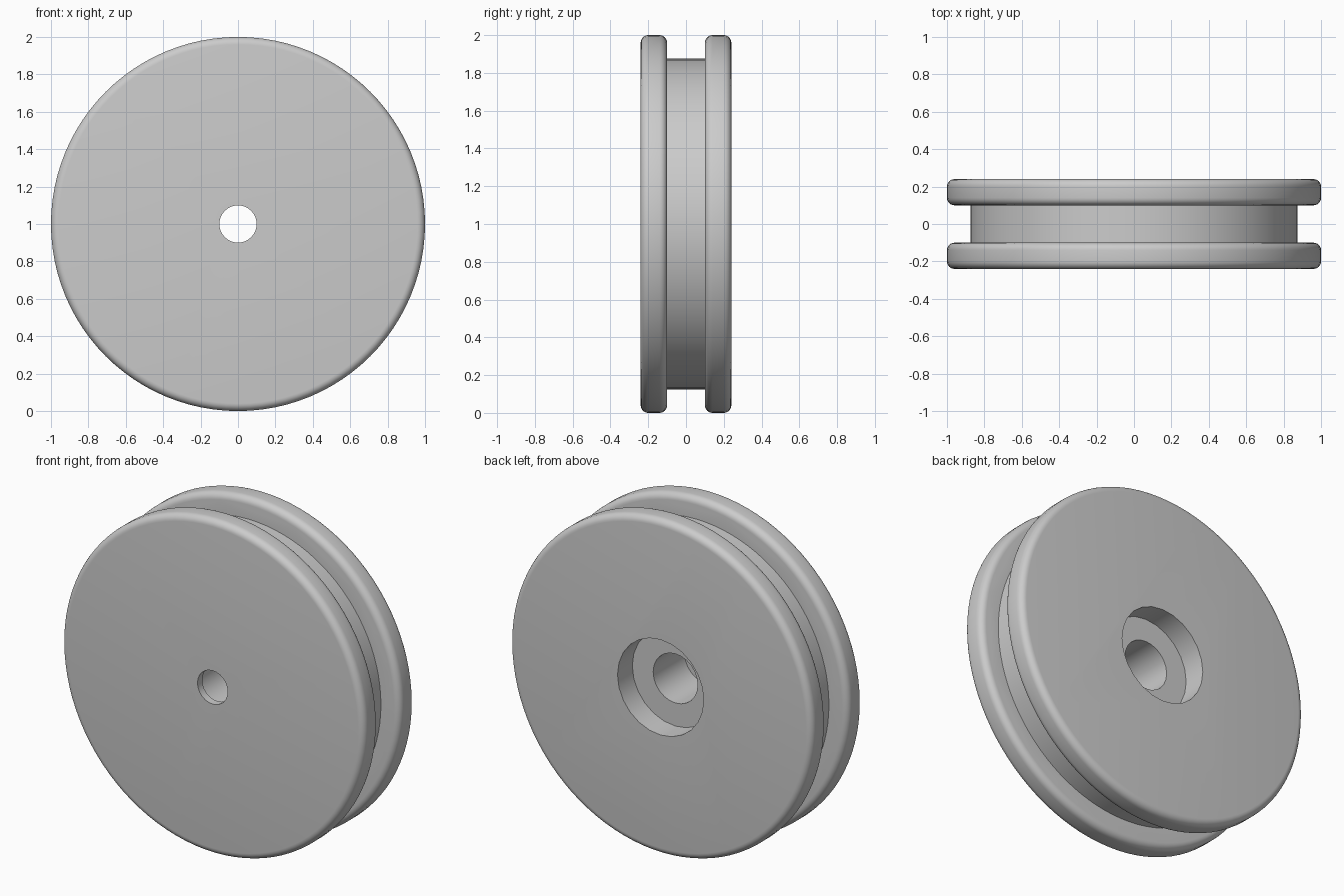
import bpy
import bmesh
import math
from mathutils import Matrix, Vector

cube = bpy.data.objects.get("Cube")
if cube:
    bpy.data.objects.remove(cube, do_unlink=True)

HALF, GROOVE, RIM_R, GROOVE_R, ROUND = 0.24, 0.10, 1.0, 0.875, 0.04
AXIS = Vector((0, 1, 0))
CENTRE = Vector((0, 0, 1))

grey = bpy.data.materials.new("light grey")
grey.use_nodes = True
grey.diffuse_color = (0.6, 0.6, 0.6, 1)
grey.node_tree.nodes["Principled BSDF"].inputs["Base Color"].default_value = grey.diffuse_color


def add_object(name, bm):
    mesh = bpy.data.meshes.new(name)
    bm.to_mesh(mesh)
    bm.free()
    obj = bpy.data.objects.new(name, mesh)
    bpy.context.collection.objects.link(obj)
    mesh.materials.append(grey)
    return obj


def rounded_corner(y, side, steps=6):
    """Quarter arc at the outer corner of a rim; side is the direction the corner faces."""
    angles = [math.pi / 2 * i / steps for i in range(steps + 1)]
    arc = [(RIM_R - ROUND + ROUND * math.sin(a), y - side * ROUND * (1 - math.cos(a))) for a in angles]
    return arc if side < 0 else arc[::-1]


# Grooved wheel: half profile spun about the y axis
profile = [(0, -HALF)] + rounded_corner(-HALF, -1) + rounded_corner(-GROOVE, 1)
profile += [(GROOVE_R, -GROOVE), (GROOVE_R, GROOVE)]
profile += rounded_corner(GROOVE, -1) + rounded_corner(HALF, 1) + [(0, HALF)]
bm = bmesh.new()
verts = [bm.verts.new((r, y, 1)) for r, y in profile]
edges = [bm.edges.new(pair) for pair in zip(verts, verts[1:])]
bmesh.ops.spin(bm, geom=verts + edges, cent=CENTRE, axis=AXIS, angle=math.tau, steps=96)
bmesh.ops.remove_doubles(bm, verts=bm.verts, dist=0.0005)
bmesh.ops.dissolve_limit(bm, angle_limit=0.001, verts=bm.verts, edges=bm.edges)
bmesh.ops.recalc_face_normals(bm, faces=bm.faces)
wheel = add_object("grooved_wheel", bm)
bpy.context.view_layer.objects.active = wheel
wheel.select_set(True)


def bore(name, radius, y0, y1, sides=24):
    """Cut a round hole along the axle from y0 to y1."""
    bm = bmesh.new()
    place = Matrix.Translation((0, (y0 + y1) / 2, 1)) @ Matrix.Rotation(math.pi / 2, 4, "X")
    bmesh.ops.create_cone(bm, cap_ends=True, segments=sides, radius1=radius,
                          radius2=radius, depth=y1 - y0, matrix=place)
    cutter = add_object(name, bm)
    cutter.hide_render = True
    mod = wheel.modifiers.new(name, "BOOLEAN")
    mod.operation = "DIFFERENCE"
    mod.solver = "EXACT"
    mod.object = cutter
    bpy.ops.object.modifier_apply(modifier=mod.name)
    bpy.data.objects.remove(cutter, do_unlink=True)


# Stepped axle hole: back recess, wide bore, narrow front hole
bore("back_recess", 0.285, GROOVE, 0.4)
bore("wide_bore", 0.147, -0.195, 0.3)
bore("axle_hole", 0.10, -0.4, 0.2)

bpy.ops.object.shade_smooth_by_angle(angle=math.radians(30))
